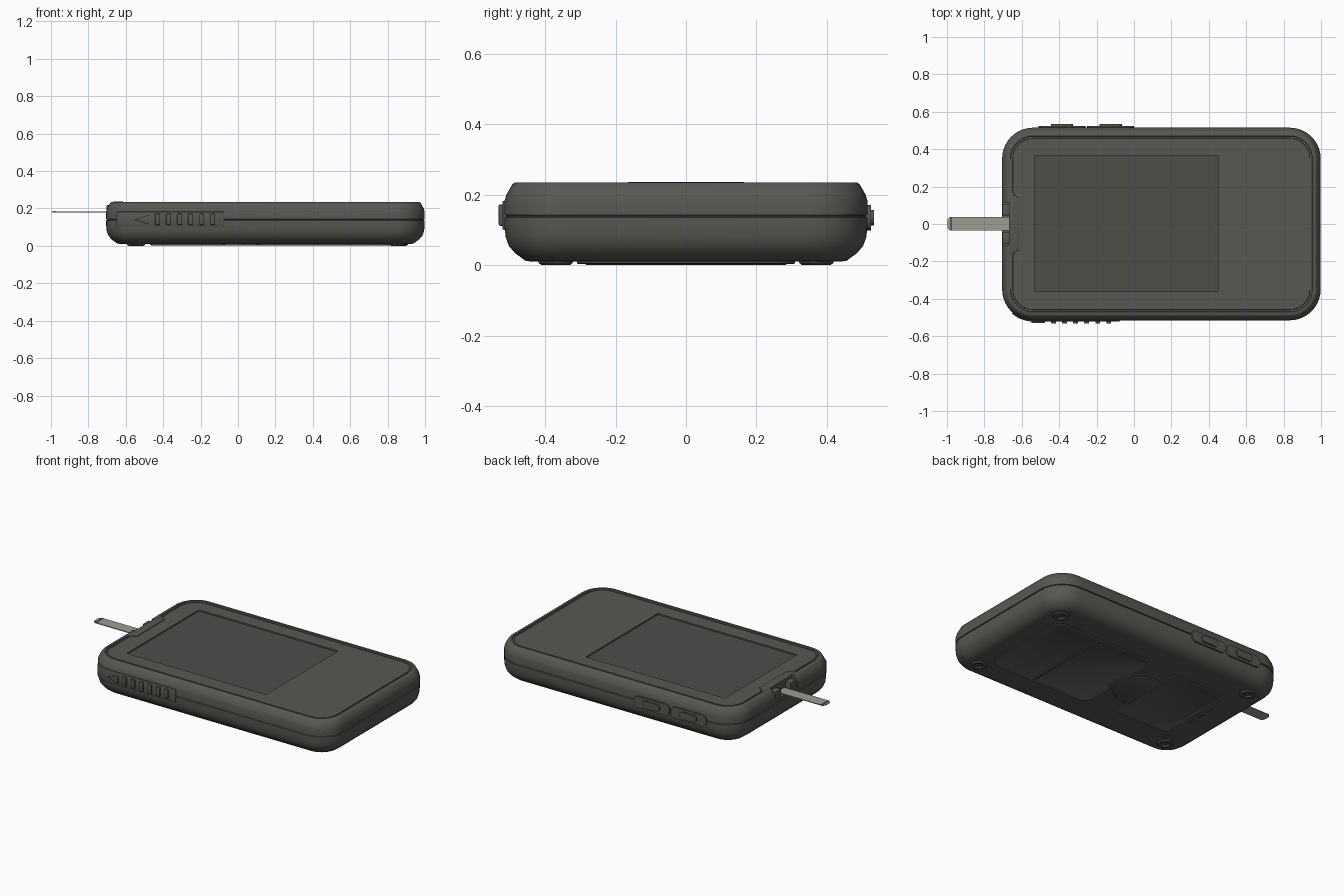
import bpy, bmesh, math
from mathutils import Matrix

if "Cube" in bpy.data.objects:
    bpy.data.objects.remove(bpy.data.objects["Cube"])


def material(name, c):
    m = bpy.data.materials.new(name)
    m.diffuse_color = (*c, 1)
    m.use_nodes = True
    m.node_tree.nodes["Principled BSDF"].inputs["Base Color"].default_value = m.diffuse_color
    return m


SHELL = material("charcoal_shell", (0.095, 0.096, 0.085))
GLASS = material("dark_screen", (0.075, 0.076, 0.068))
METAL = material("pale_metal", (0.34, 0.34, 0.30))

X0, X1, Y, R = -0.705, 0.998, 0.515, 0.165   # case outline and corner radius


def finish(bm, name, mat, angle=35):
    bmesh.ops.recalc_face_normals(bm, faces=bm.faces)
    me = bpy.data.meshes.new(name)
    bm.to_mesh(me)
    bm.free()
    me.materials.append(mat)
    ob = bpy.data.objects.new(name, me)
    bpy.context.collection.objects.link(ob)
    smooth(ob, angle)
    return ob


def smooth(ob, angle=35):
    bpy.ops.object.select_all(action='DESELECT')
    bpy.context.view_layer.objects.active = ob
    ob.select_set(True)
    bpy.ops.object.shade_smooth_by_angle(angle=math.radians(angle))


def rounded_rect(x0, x1, y0, y1, r, n=10):
    pts = []
    for cx, cy, a0 in ((x1 - r, y1 - r, 0), (x0 + r, y1 - r, 90),
                       (x0 + r, y0 + r, 180), (x1 - r, y0 + r, 270)):
        for i in range(n + 1):
            a = math.radians(a0 + 90 * i / n)
            pts.append((cx + r * math.cos(a), cy + r * math.sin(a)))
    return pts


def loft(name, rect, r, levels, mat, n=10):
    """Stack of rounded rectangles; levels are (inset, z)."""
    x0, x1, y0, y1 = rect
    bm = bmesh.new()
    loops = [[bm.verts.new((x, y, z)) for x, y in
              rounded_rect(x0 + d, x1 - d, y0 + d, y1 - d, max(r - d, 0.004), n)]
             for d, z in levels]
    for a, b in zip(loops, loops[1:]):
        for i in range(len(a)):
            j = (i + 1) % len(a)
            bm.faces.new((a[i], a[j], b[j], b[i]))
    bm.faces.new(loops[0][::-1])
    bm.faces.new(loops[-1])
    return finish(bm, name, mat)


def prism(name, pts, z0, z1, mat, bevel=0.0, turn=None):
    """Extruded outline, optionally bevelled and rotated into place."""
    bm = bmesh.new()
    f = bm.faces.new([bm.verts.new((x, y, z0)) for x, y in pts])
    top = bmesh.ops.extrude_face_region(bm, geom=[f])["geom"]
    bmesh.ops.translate(bm, vec=(0, 0, z1 - z0),
                        verts=[v for v in top if isinstance(v, bmesh.types.BMVert)])
    if bevel:
        edges = [e for e in bm.edges if e.calc_face_angle(0) > 0.5]
        bmesh.ops.bevel(bm, geom=edges, offset=bevel, segments=2, affect='EDGES', profile=0.5)
    if turn:
        bmesh.ops.transform(bm, matrix=turn, verts=bm.verts)
    return finish(bm, name, mat)


def box(name, x0, x1, y0, y1, z0, z1, mat, bevel=0.0):
    return prism(name, [(x0, y0), (x1, y0), (x1, y1), (x0, y1)], z0, z1, mat, bevel)


def cut(ob, *cutters):
    for c in cutters:
        m = ob.modifiers.new("cut", 'BOOLEAN')
        m.operation, m.solver, m.object = 'DIFFERENCE', 'EXACT', c
        bpy.context.view_layer.objects.active = ob
        bpy.ops.object.modifier_apply(modifier=m.name)
        bpy.data.objects.remove(c)
    smooth(ob)


# Case: lower shell, seam, upper shell, rim, groove and face panel
case = loft("case", (X0, X1, -Y, Y), R, [
    (0.085, 0.010), (0.06, 0.012), (0.03, 0.034), (0.012, 0.055), (0.003, 0.08),
    (0, 0.11), (0, 0.136), (0.006, 0.138), (0.006, 0.141), (0, 0.143), (0, 0.183),
    (0.005, 0.2), (0.022, 0.23), (0.03, 0.235), (0.044, 0.235), (0.046, 0.227),
    (0.056, 0.227), (0.058, 0.232), (0.068, 0.232)], SHELL)
cut(case,
    box("screen_cutter", -0.53, 0.45, -0.36, 0.365, 0.222, 0.3, SHELL),
    box("notch_cutter", -0.8, -0.667, -0.115, 0.115, 0.165, 0.3, SHELL))

# Screen glass in the recess
box("screen", -0.53, 0.45, -0.36, 0.365, 0.221, 0.2235, GLASS)

# Stepped surround, lugs and metal tab at the left end
surround = [(-0.667, -0.165), (-0.64, -0.165), (-0.64, -0.15), (-0.612, -0.14), (-0.612, 0.14),
            (-0.64, 0.15), (-0.64, 0.165), (-0.667, 0.165)]
prism("connector_surround", surround, 0.2, 0.236, SHELL, 0.002)
for s in (-1, 1):
    y0, y1 = sorted((s * 0.045, s * 0.108))
    box("connector_lug", -0.704, -0.66, y0, y1, 0.16, 0.218, SHELL, 0.006)
prism("metal_tab", [(-0.655, -0.036), (-0.655, 0.038), (-0.985, 0.038), (-0.998, 0.022),
                    (-0.998, -0.02), (-0.985, -0.036)], 0.179, 0.184, METAL)
box("tab_end_stop", -0.985, -0.972, -0.033, 0.035, 0.1835, 0.186, SHELL)

# Front grip pad wrapping the corner, with an arrow and ridges
cx, cy, rr = X0 + R, -Y + R, R + 0.006
pad = [(cx + rr * math.cos(a), cy + rr * math.sin(a))
       for a in (math.radians(228 + 6 * i) for i in range(8))]
prism("grip_pad", pad + [(-0.075, -Y - 0.006), (-0.075, -Y + 0.03), (-0.58, -Y + 0.07)],
      0.10, 0.183, SHELL, 0.004)
for i in range(6):
    x = -0.43 + 0.059 * i
    box("grip_ridge", x - 0.013, x + 0.013, -0.532, -0.51, 0.112, 0.172, SHELL, 0.004)
stand = Matrix.Rotation(math.pi / 2, 4, 'X')
prism("grip_arrow", [(-0.55, 0.14), (-0.475, 0.115), (-0.475, 0.165)], 0.51, 0.53, SHELL, 0.003, stand)

# Two rounded push buttons on the back, each with a domed centre
for c in (-0.385, -0.125):
    for name, w, h, r, y1, b in (("push_button", 0.125, 0.036, 0.03, 0.525, 0.005),
                                 ("push_button_dome", 0.06, 0.022, 0.021, 0.534, 0.006)):
        prism(name, rounded_rect(c - w, c + w, 0.135 - h, 0.135 + h, r, 5),
              -y1, -0.5, SHELL, 0, stand)

# Underside: battery cover, rear cover, latch and cross ridge
loft("battery_cover", (0.10, 0.83, -0.31, 0.31), 0.07,
     [(0, 0.014), (0, 0.006), (0.006, 0.003), (0.016, 0.003), (0.022, 0.007)], SHELL, 6)
box("cover_ridge", 0.503, 0.517, -0.285, 0.285, 0.001, 0.01, SHELL, 0.002)
loft("rear_cover", (-0.47, -0.07, -0.27, 0.27), 0.03,
     [(0, 0.014), (0, 0.006), (0.006, 0.003), (0.014, 0.003), (0.02, 0.007)], SHELL, 4)
prism("cover_latch", [(-0.09, -0.16), (0.02, -0.15), (0.09, -0.09), (0.14, -0.07), (0.14, 0.07),
                      (0.09, 0.09), (0.02, 0.15), (-0.09, 0.16)], 0.002, 0.014, SHELL, 0.003)
for y in (-0.08, 0, 0.08):
    box("sounder_slot", -0.515, -0.495, y - 0.022, y + 0.022, 0.006, 0.014, GLASS, 0.002)

# Four foot rings with a screw in each
for x in (-0.545, 0.86):
    for y in (-0.37, 0.37):
        ring = [(0.052, 0.02), (0.048, 0.006), (0.04, 0), (0.028, 0), (0.022, 0.008),
                (0.016, 0.008), (0.014, 0.004), (0.007, 0.004), (0.005, 0.009)]
        bm = bmesh.new()
        loops = [[bm.verts.new((x + r * math.cos(k * math.pi / 12),
                                y + r * math.sin(k * math.pi / 12), z)) for k in range(24)]
                 for r, z in ring]
        for a, b in zip(loops, loops[1:]):
            for i in range(24):
                bm.faces.new((a[i], a[i - 1], b[i - 1], b[i]))
        bm.faces.new(loops[0])
        bm.faces.new(loops[-1])
        finish(bm, "screw_foot", SHELL)
